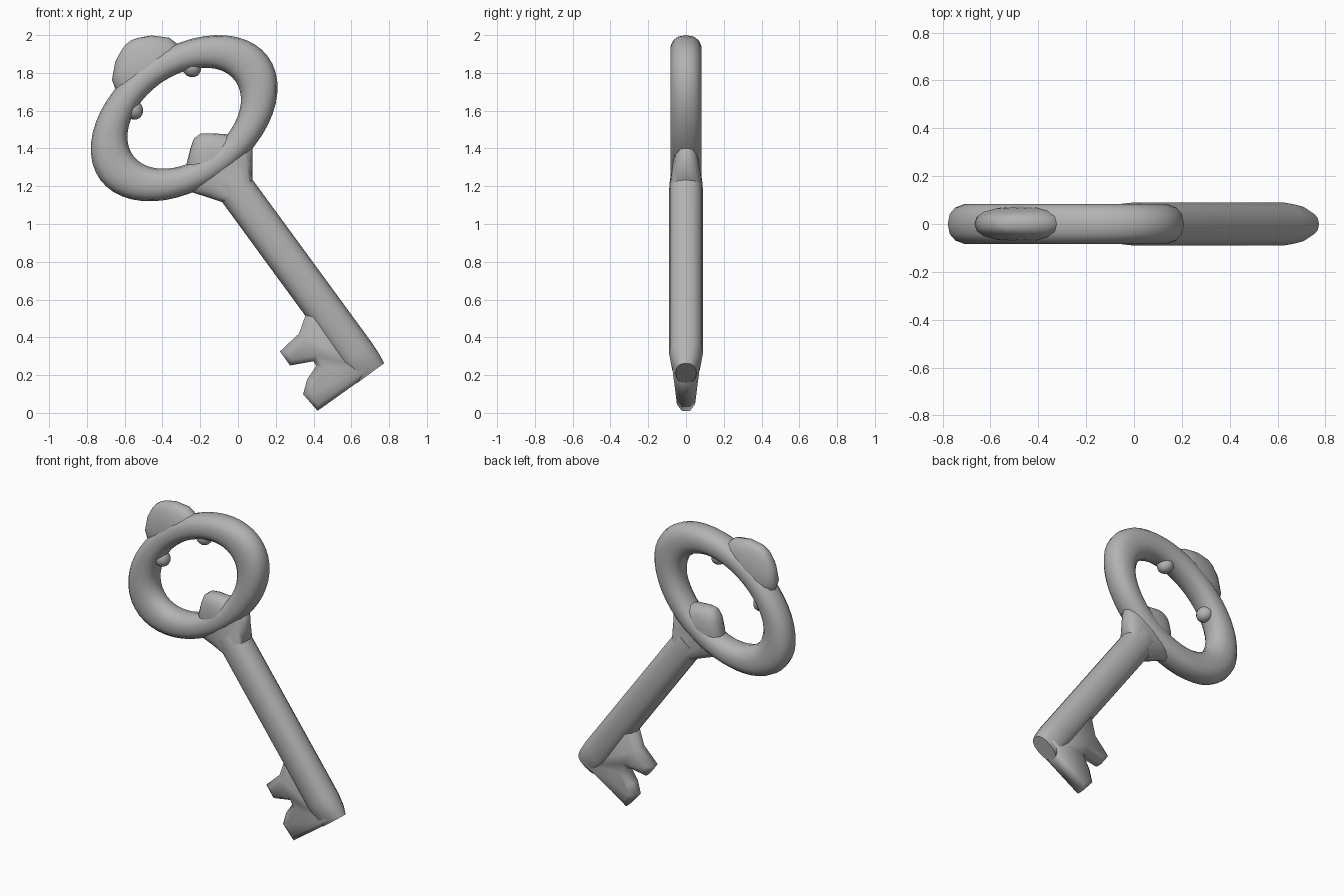
import bpy, bmesh, math
from mathutils import Matrix

cube = bpy.data.objects.get("Cube")
if cube:
    bpy.data.objects.remove(cube, do_unlink=True)

# One plain metal colour
metal = bpy.data.materials.new("grey metal")
metal.use_nodes = True
GREY = (0.45, 0.45, 0.45, 1)
metal.diffuse_color = GREY
metal.node_tree.nodes["Principled BSDF"].inputs["Base Color"].default_value = GREY

# The key is built upright around the centre of its ring, then tilted
TILT = Matrix.Translation((-0.285, 0, 1.56)) @ Matrix.Rotation(math.radians(-36.2), 4, 'Y')


def finish(bm, name, angle=60):
    bmesh.ops.recalc_face_normals(bm, faces=bm.faces)
    bm.transform(TILT)
    mesh = bpy.data.meshes.new(name)
    bm.to_mesh(mesh)
    bm.free()
    mesh.materials.append(metal)
    obj = bpy.data.objects.new(name, mesh)
    bpy.context.collection.objects.link(obj)
    bpy.ops.object.select_all(action='DESELECT')
    obj.select_set(True)
    bpy.context.view_layer.objects.active = obj
    bpy.ops.object.shade_smooth_by_angle(angle=math.radians(angle))
    return obj


def oval(sides, rx, ry, power=0.85):
    """Points round a slightly squared oval."""
    for i in range(sides):
        a = math.tau * i / sides
        c, s = math.cos(a), math.sin(a)
        yield (rx * math.copysign(abs(c) ** power, c), ry * math.copysign(abs(s) ** power, s))


def loft(name, sections, sides=16):
    """Skin oval sections given as (height, half width, half thickness)."""
    bm = bmesh.new()
    rings = [[bm.verts.new((x, y, z)) for x, y in oval(sides, rx, ry)] for z, rx, ry in sections]
    for low, high in zip(rings, rings[1:]):
        for i in range(sides):
            j = (i + 1) % sides
            bm.faces.new((low[i], low[j], high[j], high[i]))
    bm.faces.new(rings[0])
    bm.faces.new(rings[-1])
    return finish(bm, name)


# Ring handle: a round tube squashed along the shaft direction
SQUASH = 0.666
bm = bmesh.new()
loops = []
for i in range(48):
    a = math.tau * i / 48
    loops.append([bm.verts.new(((0.443 + r) * math.cos(a), y, (0.443 + r) * math.sin(a) * SQUASH))
                  for r, y in oval(14, 0.108, 0.085)])
for i, loop in enumerate(loops):
    after = loops[(i + 1) % len(loops)]
    for k in range(14):
        m = (k + 1) % 14
        bm.faces.new((loop[k], loop[m], after[m], after[k]))
finish(bm, "ring_handle")

# Shaft with a slightly rounded end
loft("shaft", [(-0.4, 0.097, 0.085), (-0.48, 0.1, 0.09), (-1.54, 0.1, 0.09),
               (-1.62, 0.096, 0.078), (-1.672, 0.088, 0.055)])

# Flared collar joining the shaft to the ring
loft("collar", [(-0.117, 0.022, 0.03), (-0.15, 0.07, 0.058), (-0.2, 0.13, 0.072),
                (-0.27, 0.18, 0.078), (-0.325, 0.21, 0.07), (-0.4, 0.155, 0.08), (-0.478, 0.1, 0.088)])

# Domed crest on the far side of the ring
loft("crest", [(0.27, 0.2, 0.072), (0.325, 0.207, 0.075), (0.39, 0.188, 0.068),
               (0.455, 0.12, 0.05), (0.485, 0.06, 0.035), (0.498, 0.02, 0.015)])

# Two small nubs on the inner edge of the ring, below the crest
for side, label in ((1, "left"), (-1, "right")):
    bm = bmesh.new()
    bmesh.ops.create_uvsphere(bm, u_segments=12, v_segments=8, radius=0.055)
    bmesh.ops.transform(bm, verts=bm.verts,
                        matrix=Matrix.Translation((0.19 * side, 0, 0.195)) @ Matrix.Diagonal((0.9, 1, 1, 1)))
    finish(bm, label + "_nub")

# Toothed bit: an outline with its two faces bevelled towards the middle
OUTLINE = [(0.03, -1.22), (-0.089, -1.215), (-0.182, -1.279), (-0.32, -1.296), (-0.321, -1.387),
           (-0.207, -1.443), (-0.212, -1.472), (-0.291, -1.5), (-0.355, -1.551),
           (-0.345, -1.667), (0.03, -1.672)]
bm = bmesh.new()
back = [bm.verts.new((x, 0.022, z)) for x, z in OUTLINE]
front = [bm.verts.new((x, -0.022, z)) for x, z in OUTLINE]
caps = [bm.faces.new(back), bm.faces.new(front)]
for i in range(len(OUTLINE)):
    j = (i + 1) % len(OUTLINE)
    bm.faces.new((front[i], front[j], back[j], back[i]))
bmesh.ops.recalc_face_normals(bm, faces=bm.faces)
bmesh.ops.inset_individual(bm, faces=caps, thickness=0.035, depth=0.026)
# Thicken the faces towards the shaft
for v in bm.verts:
    v.co.y *= 1 + 0.5 * max(0, min(1, (v.co.x + 0.3) / 0.25))
finish(bm, "toothed_bit", 75)
